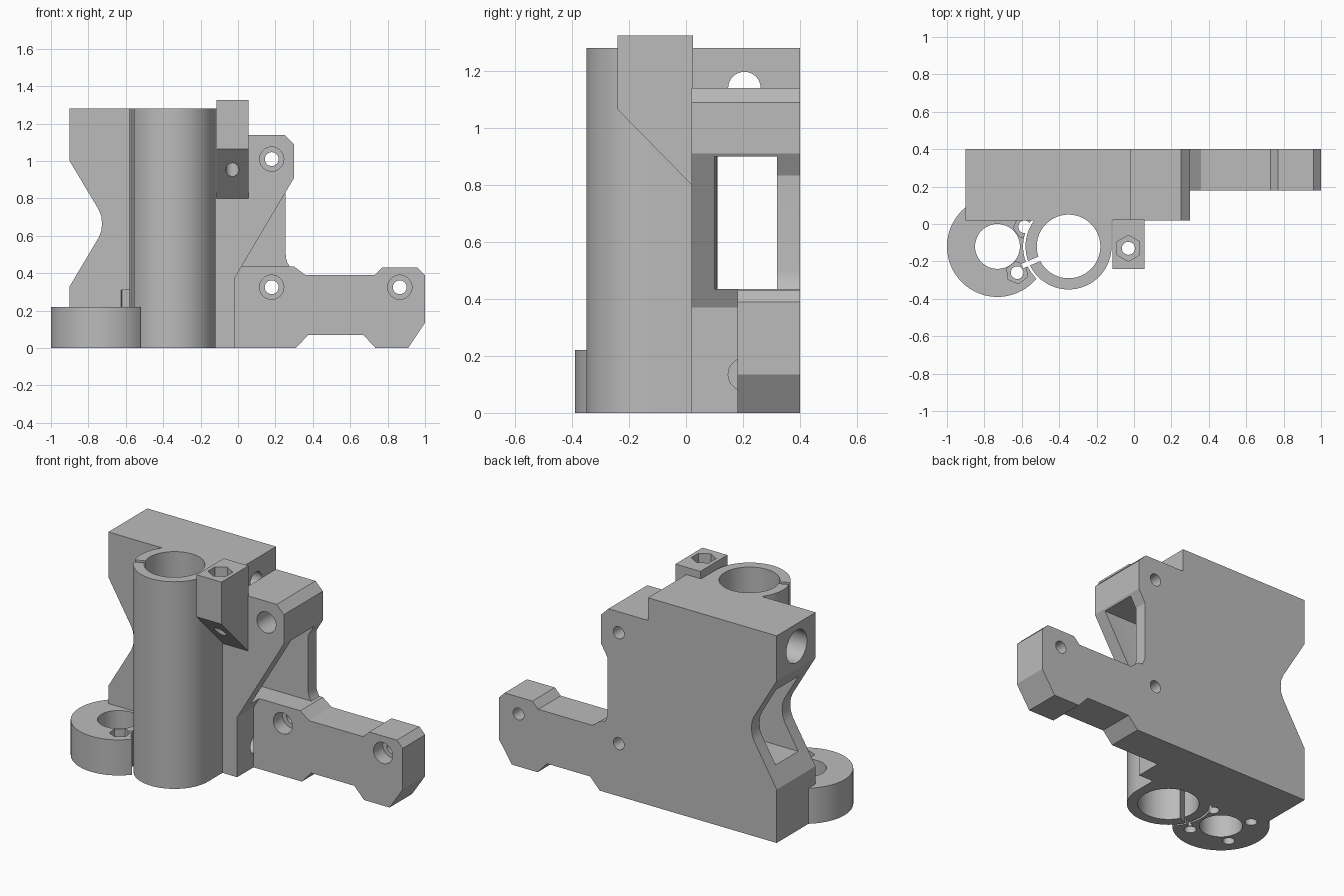
import bpy, bmesh, math
from mathutils import Matrix

old = bpy.data.objects.get("Cube")
if old:
    bpy.data.objects.remove(old, do_unlink=True)

grey = bpy.data.materials.new("plain grey")
grey.use_nodes = True
grey.diffuse_color = (0.5, 0.5, 0.5, 1)
grey.node_tree.nodes["Principled BSDF"].inputs["Base Color"].default_value = (0.5, 0.5, 0.5, 1)


def make(name, bm):
    bmesh.ops.recalc_face_normals(bm, faces=bm.faces)
    mesh = bpy.data.meshes.new(name)
    bm.to_mesh(mesh)
    bm.free()
    mesh.materials.append(grey)
    obj = bpy.data.objects.new(name, mesh)
    bpy.context.collection.objects.link(obj)
    return obj


def prism(name, points, low, high, axis="Y"):
    """Extrude a profile: (x, z) along Y, or (y, z) along X."""
    bm = bmesh.new()
    place = (lambda a, b: (a, low, b)) if axis == "Y" else (lambda a, b: (low, a, b))
    face = bm.faces.new([bm.verts.new(place(a, b)) for a, b in points])
    moved = bmesh.ops.extrude_face_region(bm, geom=[face])["geom"]
    shift = (0, high - low, 0) if axis == "Y" else (high - low, 0, 0)
    bmesh.ops.translate(bm, vec=shift, verts=[v for v in moved if isinstance(v, bmesh.types.BMVert)])
    return make(name, bm)


def rod(name, a, b, radius, low, high, axis="Z", sides=48, turn=0):
    """Cylinder at (a, b) in the plane across its axis."""
    bm = bmesh.new()
    bmesh.ops.create_cone(bm, cap_ends=True, segments=sides, radius1=radius, radius2=radius, depth=high - low)
    mid = (low + high) / 2
    spin = {"Z": Matrix.Rotation(turn, 4, "Z"),
            "X": Matrix.Rotation(math.pi / 2, 4, "Y"),
            "Y": Matrix.Rotation(math.pi / 2, 4, "X")}[axis]
    spot = {"Z": (a, b, mid), "X": (mid, a, b), "Y": (a, mid, b)}[axis]
    bm.transform(Matrix.Translation(spot) @ spin)
    return make(name, bm)


def box(name, x0, x1, y0, y1, z0, z1):
    return prism(name, [(x0, z0), (x1, z0), (x1, z1), (x0, z1)], y0, y1)


def combine(target, tool, operation):
    mod = target.modifiers.new("join", "BOOLEAN")
    mod.operation, mod.solver, mod.object = operation, "EXACT", tool
    bpy.context.view_layer.update()
    graph = bpy.context.evaluated_depsgraph_get()
    mesh = bpy.data.meshes.new_from_object(target.evaluated_get(graph))
    target.modifiers.clear()
    target.data = mesh
    bpy.data.objects.remove(tool, do_unlink=True)


def cut(target, tool):
    combine(target, tool, "DIFFERENCE")


def add(target, tool):
    combine(target, tool, "UNION")


# Outlines shared by the front and rear layers of the body
left_edge = [(-.9, 1.28), (-.9, 1.0), (-.745, .74), (-.731, .705), (-.727, .665),
             (-.731, .625), (-.745, .59), (-.9, .33), (-.9, 0)]
top_edge = [(.3, .91), (.3, 1.09), (.25, 1.14), (-.02, 1.14), (-.02, 1.28)]
fillet = [(.365 - .11 * math.cos(t), .5 - .11 * math.sin(t))
          for t in (math.pi / 2 * i / 8 for i in range(8, -1, -1))]
arm_edge = [(.31, 0), (.375, .07), (.67, .07), (.735, 0), (.91, 0), (1, .135),
            (1, .39), (.96, .43), (.77, .43), (.73, .39)]

# Body with side arm
body = prism("slide_bracket", left_edge + arm_edge + fillet + [(.255, .834)] + top_edge, .18, .4)
add(body, prism("front_layer", left_edge + [(-.02, 0), (-.02, .37)] + top_edge, .02, .18))
# Raised pad between the side arm and the body
add(body, prism("arm_pad", [(-.02, .3), (.36, .3), (.36, .39), (.3, .435), (-.02, .435)], .18, .4))

# Belt tunnel and the two stepped rod sockets
cut(body, box("tunnel", -1.1, .6, .1, .32, .435, .9))
for height in (.135, 1.14):
    cut(body, rod("rod_socket", .205, height, .1, -1.1, -.12, "X"))
    cut(body, rod("rod_exit", .205, height, .057, -.2, -.02 + .0005, "X", 32))

# Counterbored screw holes
for x, z, seat in ((.18, 1.01, .25), (.18, .325, .27), (.865, .325, .27)):
    cut(body, rod("screw_hole", x, z, .037, -.1, .5, "Y", 32))
    cut(body, rod("screw_seat", x, z, .065, -.1, seat, "Y", 32))

# Lead nut flange, kept clear of the guide tube
flange = rod("nut_flange", -.73, -.12, .27, 0, .22, sides=64)
cut(flange, rod("tube_clearance", -.35, -.12, .243, -.1, .4, sides=64))
add(body, flange)
cut(body, rod("lead_hole", -.73, -.12, .12, -.1, .3))
for x, y in ((-.87, -.22), (-.625, -.26), (-.83, .02), (-.585, -.015)):
    angle = math.atan2(y + .12, x + .73)
    cut(body, rod("nut_trap", x, y, .06, .1, .31, sides=6, turn=angle))
    cut(body, rod("flange_screw", x, y, .034, -.1, .2, sides=24))

# Guide tube with a narrow slit
add(body, rod("guide_tube", -.35, -.12, .23, 0, 1.28, sides=72))
add(body, box("tube_web", -.35, -.12, -.12, .05, 0, 1.28))
cut(body, rod("tube_bore", -.35, -.12, .17, -.1, 1.4, sides=72))
slit = box("tube_slit", .15, .27, -.013, .013, -.1, 1.4)
slit.data.transform(Matrix.Translation((-.35, -.12, 0)) @ Matrix.Rotation(math.radians(203), 4, "Z"))
cut(body, slit)

# End stop holder with sloped underside, nut pocket and screw hole
holder = prism("stop_holder", [(-.24, 1.065), (.02, .8), (.025, .8), (.025, 1.325), (-.24, 1.325)],
               -.115, .055, "X")
# Only the part ahead of the body rises above it
add(body, holder)
cut(body, rod("stop_nut", -.03, -.13, .07, 1.24, 1.5, sides=6))
cut(body, rod("stop_screw", -.03, -.13, .035, .7, 1.5, sides=24))

# Smooth round walls, sharp edges kept
bpy.ops.object.select_all(action="DESELECT")
body.select_set(True)
bpy.context.view_layer.objects.active = body
bpy.ops.object.shade_smooth_by_angle(angle=math.radians(25))
